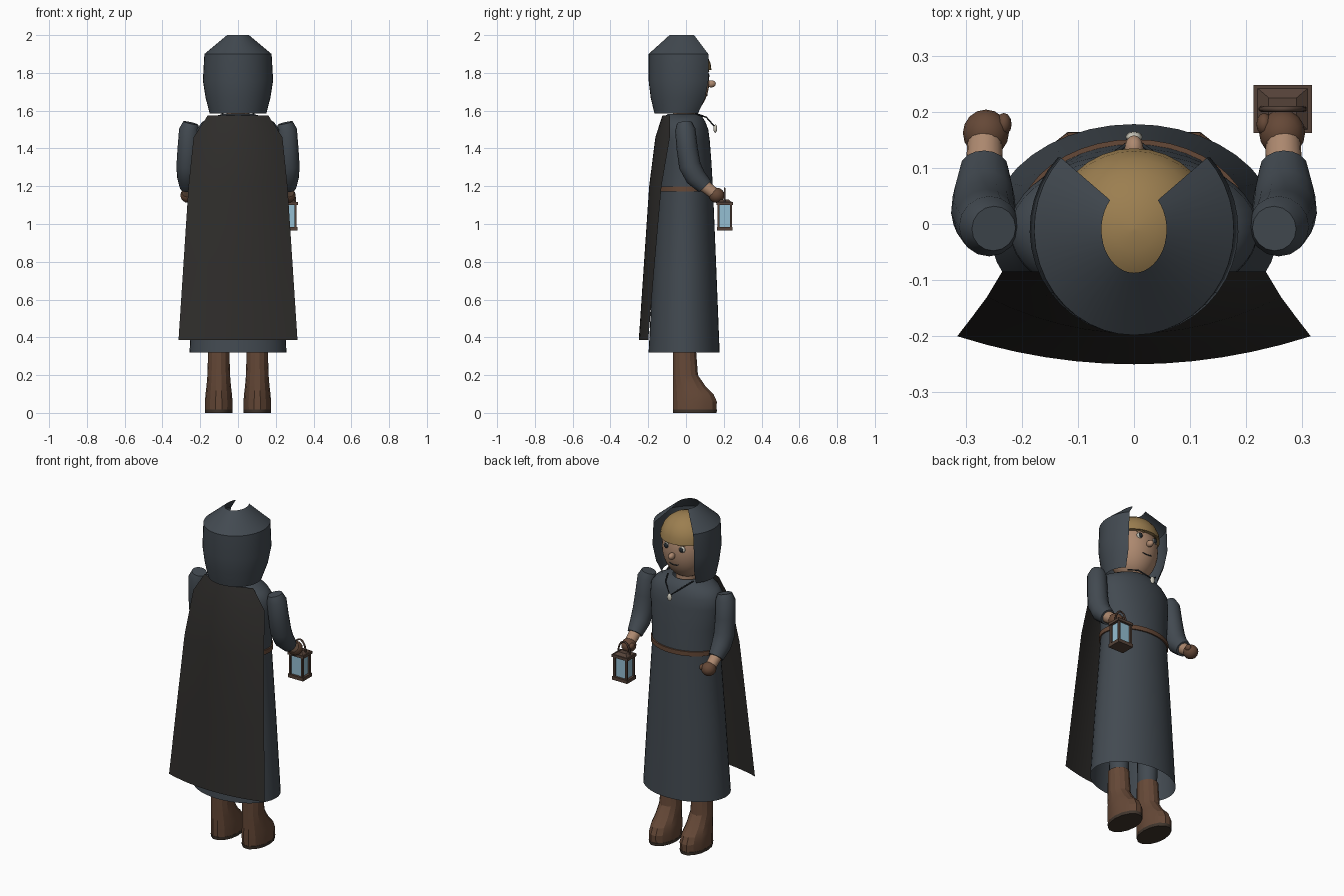
import bpy, math
from mathutils import Vector

if "Cube" in bpy.data.objects:
    bpy.data.objects.remove(bpy.data.objects["Cube"])

def mat(name, r, g, b):
    m = bpy.data.materials.new(name)
    m.diffuse_color = (r, g, b, 1)
    m.use_nodes = True
    m.node_tree.nodes["Principled BSDF"].inputs["Base Color"].default_value = m.diffuse_color
    return m

ROBE = mat("slate_cloth", .055, .068, .082)
CAPE = mat("black_cloth", .028, .026, .024)
LEATHER = mat("leather", .13, .065, .038)
SOLE = mat("sole", .05, .035, .025)
SKIN = mat("skin", .42, .25, .16)
HAIR = mat("hair", .33, .21, .08)
DARK = mat("dark", .02, .025, .03)
PALE = mat("pale", .6, .58, .5)
GLASS = mat("glass", .3, .52, .65)
METAL = mat("lantern_metal", .09, .055, .04)

def finish(o, m, angle=40):
    o.data.materials.append(m)
    bpy.ops.object.select_all(action='DESELECT')
    o.select_set(True)
    bpy.context.view_layer.objects.active = o
    if angle:
        bpy.ops.object.shade_smooth_by_angle(angle=math.radians(angle))
    return o

def skin_rings(name, rings, m, closed=True, cap=(False, False), angle=40):
    n = len(rings[0])
    verts = [v for r in rings for v in r]
    faces = []
    for i in range(len(rings) - 1):
        for j in range(n if closed else n - 1):
            k = (j + 1) % n
            faces.append((i*n + j, i*n + k, (i+1)*n + k, (i+1)*n + j))
    if cap[0]: faces.append(tuple(reversed(range(n))))
    if cap[1]: faces.append(tuple(range(len(verts) - n, len(verts))))
    me = bpy.data.meshes.new(name)
    me.from_pydata(verts, [], faces)
    o = bpy.data.objects.new(name, me)
    bpy.context.collection.objects.link(o)
    return finish(o, m, angle)

def loft(name, prof, m, n=32, cx=0, a0=0, a1=360, **kw):
    # prof rows: z, centre y, radius x, radius y
    closed = a1 - a0 == 360
    cnt = n if closed else n + 1
    ang = [math.radians(a0 + (a1 - a0)*j/n) for j in range(cnt)]
    rings = [[(cx + rx*math.cos(a), cy + ry*math.sin(a), z) for a in ang] for z, cy, rx, ry in prof]
    return skin_rings(name, rings, m, closed, **kw)

def sweep(name, pts, radii, m, n=16):
    # tube along a path lying in a roughly constant-x plane
    P = [Vector(p) for p in pts]
    rings = []
    for i, p in enumerate(P):
        t = (P[min(i+1, len(P)-1)] - P[max(i-1, 0)]).normalized()
        u = Vector((1, 0, 0)); u = (u - t*u.dot(t)).normalized()
        v = t.cross(u)
        rings.append([p + radii[i]*(u*math.cos(2*math.pi*j/n) + v*math.sin(2*math.pi*j/n)) for j in range(n)])
    return skin_rings(name, rings, m, cap=(True, True), angle=50)

def ball(name, loc, r, m, seg=24, rot=(0, 0, 0)):
    bpy.ops.mesh.primitive_uv_sphere_add(segments=seg, ring_count=seg//2, location=loc, rotation=rot)
    o = bpy.context.object
    o.name = name; o.scale = r
    return finish(o, m, 60)

def box(name, loc, size, m):
    bpy.ops.mesh.primitive_cube_add(size=1, location=loc)
    o = bpy.context.object
    o.name = name; o.scale = size
    return finish(o, m, 0)

def wire(name, pts, r, m):
    c = bpy.data.curves.new(name, 'CURVE')
    c.dimensions = '3D'; c.bevel_depth = r; c.bevel_resolution = 2
    s = c.splines.new('POLY')
    s.points.add(len(pts) - 1)
    for q, p in zip(s.points, pts): q.co = (*p, 1)
    o = bpy.data.objects.new(name, c)
    bpy.context.collection.objects.link(o)
    c.materials.append(m)

# robe and belt
loft("robe", [(.32, -.01, .257, .188), (.75, -.007, .23, .168), (1.18, -.003, .2, .146),
              (1.32, -.005, .21, .14), (1.44, -.01, .222, .136), (1.5, -.012, .22, .13),
              (1.54, -.015, .19, .118), (1.57, -.015, .13, .1), (1.582, -.015, .08, .08)], ROBE, n=40)
loft("belt", [(1.172, -.003, .2, .145), (1.172, -.003, .208, .154), (1.198, -.003, .208, .154),
              (1.198, -.003, .2, .145)], LEATHER, n=40)

# hood, open at the front and at the crown
loft("hood", [(1.585, -.03, .15, .137), (1.67, -.015, .172, .172), (1.76, -.01, .186, .188),
              (1.9, -.01, .178, .188), (2.0, -.01, .058, .077)], ROBE, n=30, a0=137, a1=403, angle=25)

# cape
rows = [(1.575, .16, -.125, -.085), (1.46, .235, -.162, -.085), (1.2, .262, -.195, -.13),
        (.8, .288, -.222, -.165), (.385, .315, -.25, -.2)]
T = [i/6 - 1 for i in range(13)]
skin_rings("cape", [[(hx*t, yc + (ye - yc)*t*t, z) for t in T] for z, hx, yc, ye in rows], CAPE, closed=False)

# head
loft("neck", [(1.5, -.01, .06, .06), (1.66, -.01, .06, .06)], SKIN, n=20)
ball("head", (0, -.01, 1.755), (.138, .133, .18), SKIN, 32)
loft("hair", [(1.815 + .137*math.sin(a), -.01, .147*math.cos(a), .145*math.cos(a))
              for a in [math.radians(d) for d in (0, 15, 30, 45, 60, 75, 89)]], HAIR, n=32, cap=(True, True))
ball("nose", (0, .134, 1.742), (.017, .024, .019), SKIN, 16)
wire("mouth", [(x/100, .113 - x*x*.0004, 1.682 + x*x*.0006) for x in range(-3, 4)], .003, DARK)

# necklace
wire("necklace_cord", [(-.085, .05, 1.585), (-.06, .108, 1.565), (0, .152, 1.515),
                       (.06, .108, 1.565), (.085, .05, 1.585)], .004, DARK)
ball("pendant", (0, .155, 1.505), (.015, .01, .022), PALE, 12)

for s, side in ((-1, "left"), (1, "right")):
    # eye
    ball(side + "_eye", (s*.05, .108, 1.785), (.02, .012, .018), PALE, 16)
    ball(side + "_pupil", (s*.05, .116, 1.785), (.013, .008, .014), DARK, 12)
    wire(side + "_brow", [(s*.03, .12, 1.808), (s*.05, .117, 1.814), (s*.07, .104, 1.81)], .004, HAIR)
    # arm
    sweep(side + "_sleeve", [(s*.25, -.008, 1.535), (s*.258, -.004, 1.5), (s*.264, .006, 1.4), (s*.268, .02, 1.31),
                             (s*.268, .05, 1.25), (s*.267, .1, 1.198)],
          [.04, .054, .056, .058, .055, .043], ROBE)
    sweep(side + "_forearm", [(s*.267, .08, 1.215), (s*.266, .145, 1.165)], [.034, .031], SKIN)
    ball(side + "_glove", (s*.264, .162, 1.152), (.041, .042, .04), LEATHER, 16)
    ball(side + "_thumb", (s*.232, .178, 1.16), (.014, .02, .018), LEATHER, 12)
    # leg and boot
    loft(side + "_leg", [(.28, -.008, .05, .055), (.7, -.005, .06, .06)], ROBE, n=16, cx=s*.1)
    loft(side + "_boot", [(.018, .047, .072, .118), (.06, .047, .073, .119), (.1, .038, .07, .11),
                          (.14, .018, .065, .088), (.2, -.003, .06, .068), (.34, -.008, .056, .062)],
         LEATHER, n=14, cx=s*.102, cap=(True, True), angle=20)
    loft(side + "_sole", [(0, .047, .072, .118), (.018, .047, .073, .12)], SOLE, n=14, cx=s*.102, cap=(True, True))

# lantern
LX, LY = .265, .205
box("lantern_base", (LX, LY, .975), (.1, .084, .02), METAL)
box("lantern_top", (LX, LY, 1.108), (.104, .085, .016), METAL)
q = math.sqrt(2)
loft("lantern_roof", [(1.115, LY, .046*q, .038*q), (1.13, LY, .025*q, .02*q)], METAL, n=4, cx=LX,
     a0=45, a1=405, cap=(True, True), angle=0)
box("lantern_glass", (LX, LY, 1.042), (.072, .058, .118), GLASS)
for sx in (-1, 1):
    for sy in (-1, 1):
        box("lantern_post", (LX + sx*.04, LY + sy*.033, 1.042), (.012, .012, .12), METAL)
wire("lantern_handle", [(LX + .038*math.cos(a), LY, 1.12 + .068*math.sin(a))
                        for a in [math.pi*i/12 for i in range(13)]], .005, METAL)
